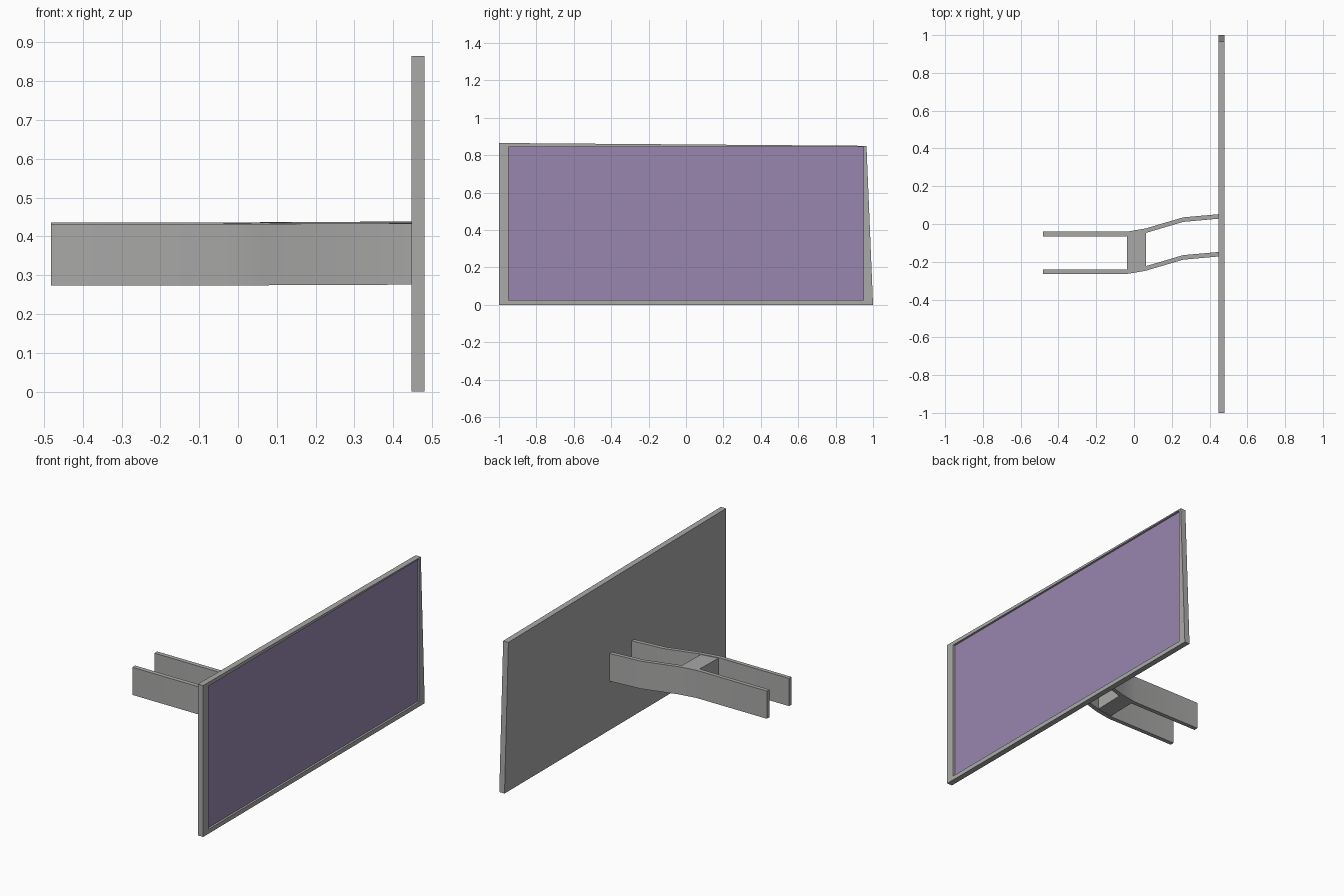
import bpy

if "Cube" in bpy.data.objects:
    bpy.data.objects.remove(bpy.data.objects["Cube"])

def material(name, colour):
    mat = bpy.data.materials.new(name)
    mat.diffuse_color = (*colour, 1)
    mat.use_nodes = True
    mat.node_tree.nodes["Principled BSDF"].inputs["Base Color"].default_value = mat.diffuse_color
    return mat

GREY = material("mid_grey", (0.40, 0.40, 0.395))
PURPLE = material("screen_purple", (0.316, 0.24, 0.43))

def make(name, verts, faces, mat=GREY):
    me = bpy.data.meshes.new(name)
    me.from_pydata(verts, [], faces)
    me.materials.append(mat)
    me.update()
    ob = bpy.data.objects.new(name, me)
    bpy.context.collection.objects.link(ob)
    return ob

def prism(name, outline, z0, z1):
    """Extrude a counter-clockwise xy outline upwards, tilted slightly in y."""
    n = len(outline)
    verts = [(x, y, z + 0.02 * (y + 0.15)) for z in (z0, z1) for x, y in outline]
    faces = [tuple(reversed(range(n))), tuple(range(n, 2 * n))]
    faces += [(i, (i + 1) % n, n + (i + 1) % n, n + i) for i in range(n)]
    return make(name, verts, faces)

# Display housing: loops running back -> front -> rim -> recess
outer = [(-1, 0), (1, 0), (0.965, 0.85), (-1, 0.865)]
inner = [(-0.95, 0.025), (0.95, 0.025), (0.95, 0.843), (-0.95, 0.843)]
BACK, FRONT, RECESS = 0.447, 0.48, 0.468
loops = [(outer, BACK), (outer, FRONT), (inner, FRONT), (inner, RECESS)]
verts = [(x, y, z) for ring, x in loops for y, z in ring]
faces = [(3, 2, 1, 0)]
for r in range(3):
    for i in range(4):
        a, b = r * 4 + i, r * 4 + (i + 1) % 4
        faces.append((a, b, b + 4, a + 4))
make("display_housing", verts, faces)

# Recessed screen
make("screen", [(RECESS, y, z) for y, z in inner], [(0, 1, 2, 3)], PURPLE)

# Pair of bent bracket arms, smooth along the bends
path = [(-0.482, -0.053), (-0.04, -0.053), (0.06, -0.036), (0.26, 0.023), (0.448, 0.040)]
H = 0.012
for name, dy in (("rear_arm", 0), ("front_arm", -0.2)):
    lower = [(x, y + dy - H) for x, y in path]
    upper = [(x, y + dy + H) for x, y in reversed(path)]
    arm = prism(name, lower + upper, 0.276, 0.434)
    bpy.ops.object.select_all(action='DESELECT')
    arm.select_set(True)
    bpy.context.view_layer.objects.active = arm
    bpy.ops.object.shade_smooth_by_angle(angle=0.6)

# Block joining the arms
prism("arm_spacer", [(-0.037, -0.253), (0.063, -0.236), (0.063, -0.036), (-0.037, -0.053)],
      0.278, 0.431)
